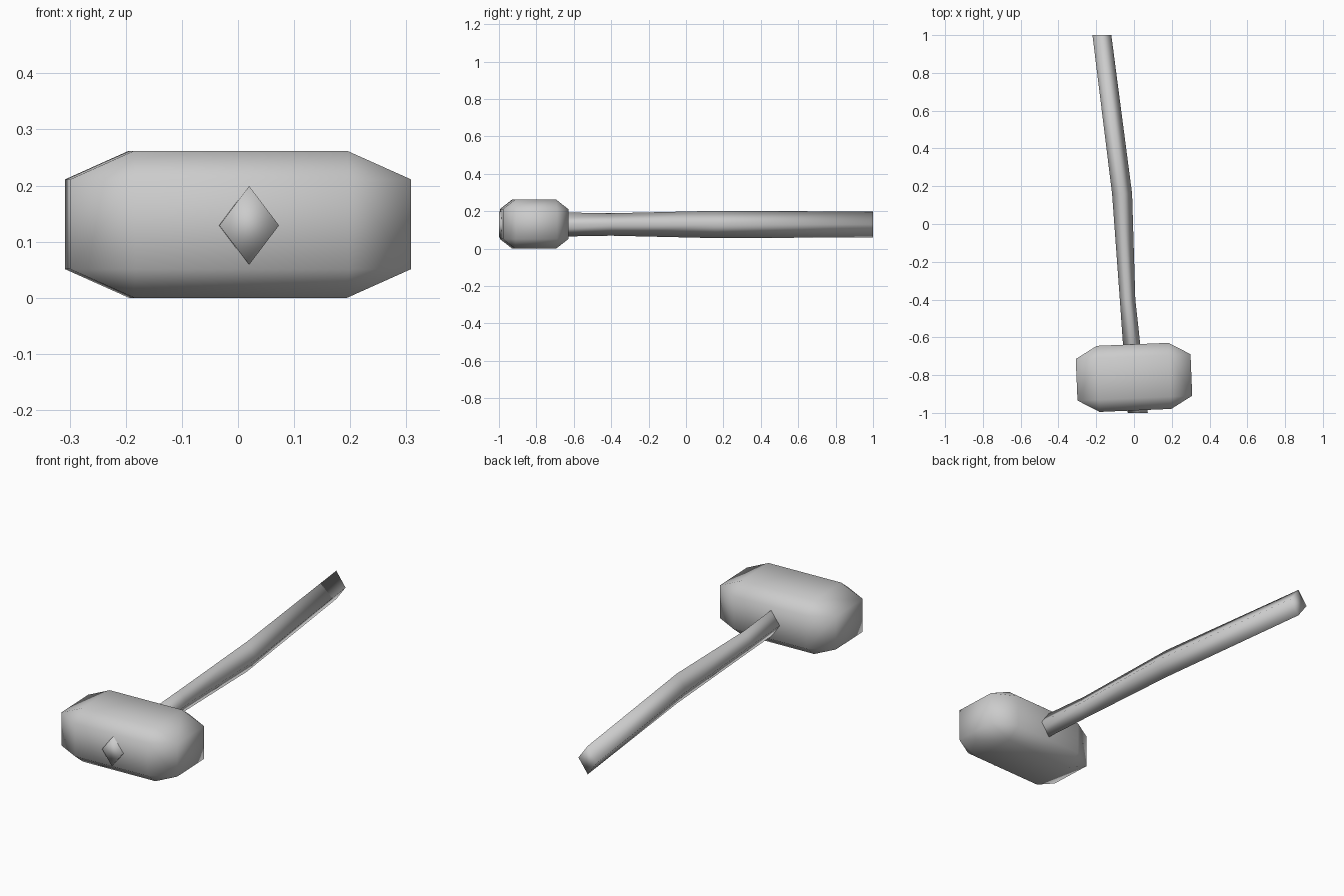
import bpy, bmesh, math
from itertools import product
from mathutils import Vector

cube = bpy.data.objects.get("Cube")
if cube:
    bpy.data.objects.remove(cube, do_unlink=True)

steel = bpy.data.materials.new("plain_grey")
steel.use_nodes = True
steel.diffuse_color = (0.6, 0.6, 0.6, 1)
steel.node_tree.nodes["Principled BSDF"].inputs["Base Color"].default_value = (0.6, 0.6, 0.6, 1)


def finish(bm, name):
    """Turn a bmesh into a smooth-shaded object."""
    bmesh.ops.recalc_face_normals(bm, faces=bm.faces)
    for f in bm.faces:
        f.smooth = True
    mesh = bpy.data.meshes.new(name)
    bm.to_mesh(mesh)
    bm.free()
    mesh.materials.append(steel)
    obj = bpy.data.objects.new(name, mesh)
    bpy.context.collection.objects.link(obj)
    return obj


# Head: block with wide chamfers, hull of its six inset faces
outer = Vector((0.304, 0.175, 0.131))
inner = Vector((0.19, 0.11, 0.08))
bm = bmesh.new()
for axis in range(3):
    for signs in product((-1, 1), repeat=3):
        size = inner.copy()
        size[axis] = outer[axis]
        bm.verts.new([s * c for s, c in zip(signs, size)])
bmesh.ops.convex_hull(bm, input=bm.verts)
bmesh.ops.dissolve_limit(bm, angle_limit=0.01, verts=bm.verts, edges=bm.edges)
head = finish(bm, "hammer_head")
head.location = (0, -0.812, 0.131)
head.rotation_euler.z = math.radians(2.4)

# Handle: diamond section swept through the head; x, y, half width, half height
stations = [
    (0.02, -1.0, 0.053, 0.07),
    (-0.034, -0.4, 0.041, 0.06),
    (-0.063, 0.16, 0.053, 0.073),
    (-0.17, 1.0, 0.05, 0.069),
]
bm = bmesh.new()
rings = []
for x, y, w, h in stations:
    rings.append([bm.verts.new((x + dx * w, y, 0.129 + dz * h))
                  for dx, dz in ((1, 0), (0, 1), (-1, 0), (0, -1))])
for a, b in zip(rings, rings[1:]):
    for i in range(4):
        j = (i + 1) % 4
        bm.faces.new((a[i], a[j], b[j], b[i]))
bm.faces.new(rings[0])
bm.faces.new(rings[-1])
finish(bm, "handle")
